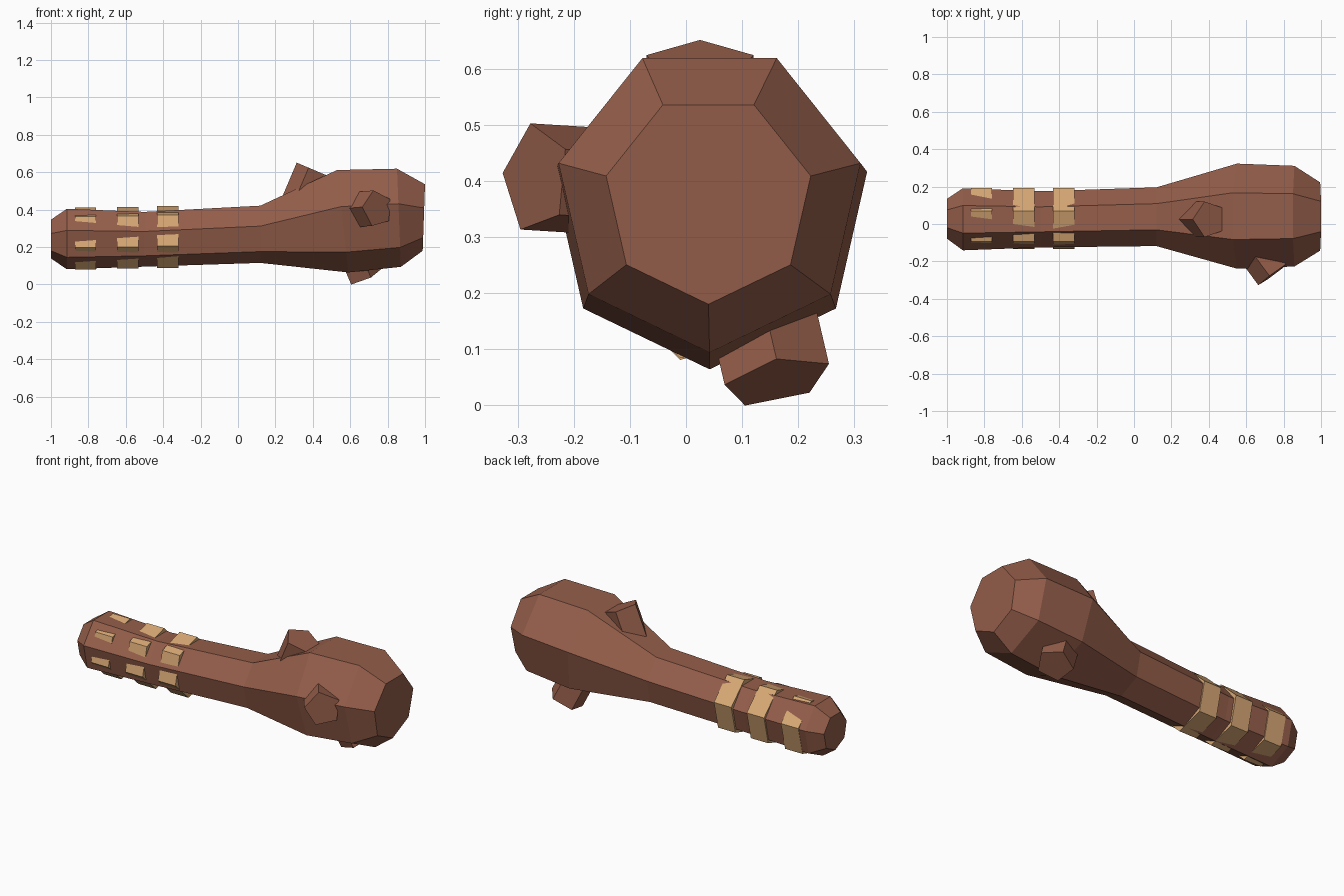
import bpy, bmesh, math
from mathutils import Vector

cube = bpy.data.objects.get("Cube")
if cube:
    bpy.data.objects.remove(cube, do_unlink=True)


def material(name, color):
    mat = bpy.data.materials.new(name)
    mat.use_nodes = True
    mat.diffuse_color = (*color, 1)
    mat.node_tree.nodes["Principled BSDF"].inputs["Base Color"].default_value = (*color, 1)
    return mat


wood = material("brown_wood", (0.30, 0.112, 0.069))
wrap = material("tan_wrap", (0.68, 0.39, 0.175))


def loft(name, rings, mat):
    """Skin a list of equal point rings and cap both ends, flat shaded."""
    bm = bmesh.new()
    loops = [[bm.verts.new(p) for p in ring] for ring in rings]
    count = len(loops[0])
    for a, b in zip(loops, loops[1:]):
        for i in range(count):
            j = (i + 1) % count
            bm.faces.new((a[i], a[j], b[j], b[i]))
    bm.faces.new(loops[0])
    bm.faces.new(loops[-1])
    bmesh.ops.recalc_face_normals(bm, faces=bm.faces)
    mesh = bpy.data.meshes.new(name)
    bm.to_mesh(mesh)
    bm.free()
    mesh.materials.append(mat)
    obj = bpy.data.objects.new(name, mesh)
    bpy.context.scene.collection.objects.link(obj)
    return obj


def polygon(center, u, v, radius, sides, start):
    points = []
    for i in range(sides):
        a = start + math.tau * i / sides
        points.append(Vector(center) + radius * (math.cos(a) * u + math.sin(a) * v))
    return points


Y, Z = Vector((0, 1, 0)), Vector((0, 0, 1))

# Club body: x, y centre, z centre, radius, lean of the ring
profile = [
    (-1.0, 0.028, 0.248, 0.109, 0),
    (-0.915, 0.025, 0.251, 0.170, 0),
    (-0.5, 0.025, 0.249, 0.154, 0),
    (0.12, 0.039, 0.276, 0.161, 0),
    (0.558, 0.042, 0.352, 0.288, 0.11),
    (0.86, 0.042, 0.370, 0.276, 0.04),
    (0.994, 0.040, 0.367, 0.187, -0.035),
]
loft("club_body", [polygon((x, y, z), Z - Vector((lean, 0, 0)), Y, r, 7, math.pi)
                   for x, y, z, r, lean in profile], wood)

# Grip wraps: hexagonal collars that the body's corners break through
for i, (x, z) in enumerate([(-0.815, 0.246), (-0.59, 0.249), (-0.375, 0.254)]):
    loft(f"grip_wrap_{i + 1}",
         [polygon((x + side * 0.057, 0.03, z), Z, Y, 0.17, 6, math.radians(13.6))
          for side in (-1, 1)], wrap)


# Knots: five-sided stubs, each with a cap centre, an axis and a first corner direction
def knot(name, cap, axis, corner, radius, length=0.24):
    axis = Vector(axis).normalized()
    u = Vector(corner)
    u = (u - axis * u.dot(axis)).normalized()
    v = axis.cross(u)
    cap = Vector(cap)
    loft(name, [polygon(cap - axis * d, u, v, radius, 5, 0) for d in (length, 0)], wood)


knot("top_knot", (0.406, 0.025, 0.612), (0.39, 0, 0.92), (-1, 0, 0), 0.1)
knot("front_knot", (0.745, -0.268, 0.405), (0.59, -0.8, 0.05), (-0.8, -0.6, 0.09), 0.1)
knot("bottom_knot", (0.675, 0.162, 0.043), (0.39, 0.21, -0.9), (-0.07, -0.057, -0.043), 0.1)
